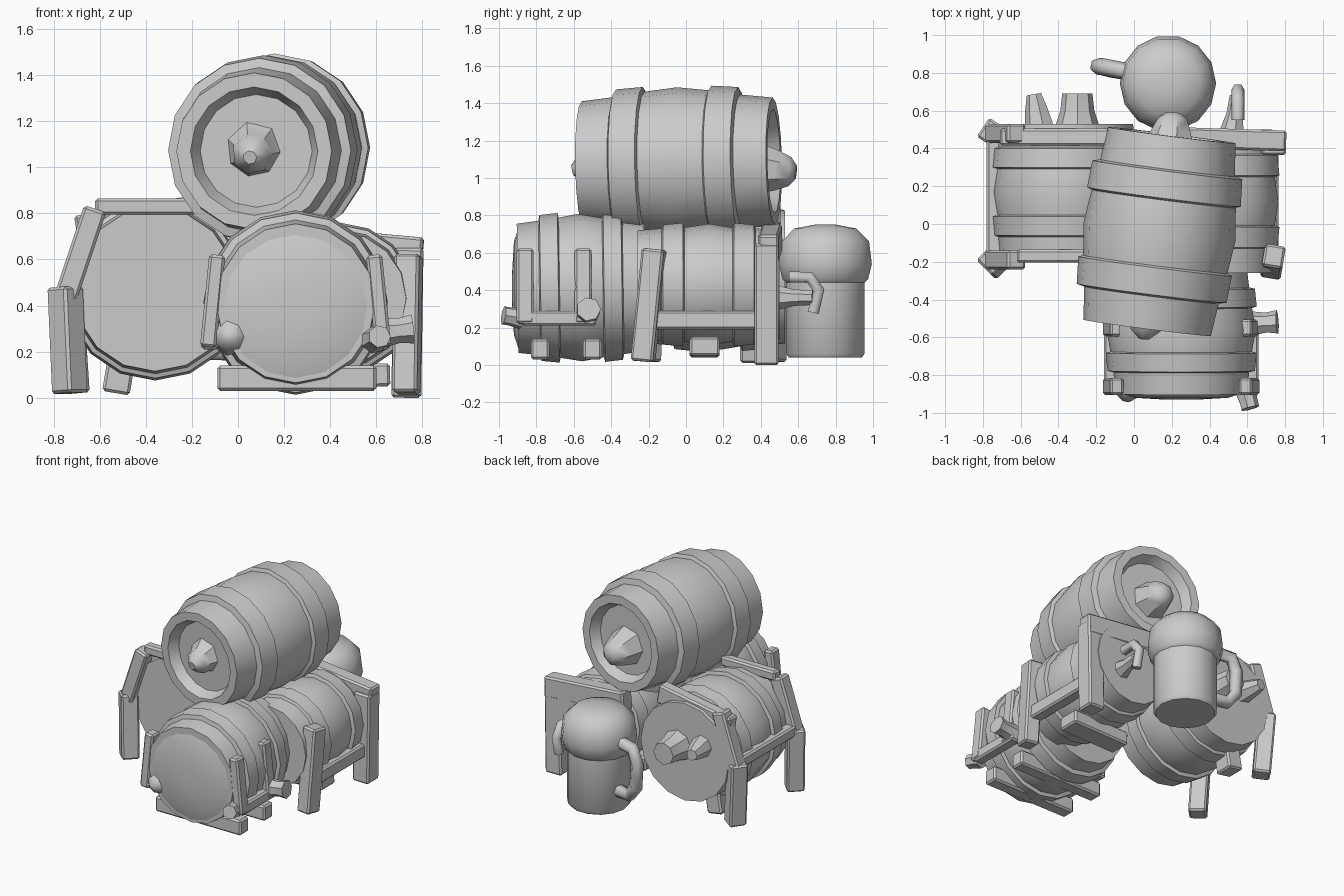
import bpy, bmesh, math
from mathutils import Vector, Matrix

if "Cube" in bpy.data.objects:
    bpy.data.objects.remove(bpy.data.objects["Cube"])


def finish(bm, name, angle=40):
    bmesh.ops.recalc_face_normals(bm, faces=bm.faces[:])
    me = bpy.data.meshes.new(name)
    bm.to_mesh(me)
    bm.free()
    ob = bpy.data.objects.new(name, me)
    bpy.context.collection.objects.link(ob)
    bpy.context.view_layer.objects.active = ob
    ob.select_set(True)
    bpy.ops.object.shade_smooth_by_angle(angle=math.radians(angle))
    ob.select_set(False)
    return ob


def lathe(name, profile, start, end, sides=16, angle=40):
    """Revolve (distance, radius) points about the line start -> end."""
    start, end = Vector(start), Vector(end)
    rot = (end - start).to_track_quat('Z', 'Y').to_matrix().to_4x4()
    mat = Matrix.Translation(start) @ rot
    bm = bmesh.new()
    rings = []
    for d, r in profile:
        rings.append([bm.verts.new(mat @ Vector((r * math.cos(2 * math.pi * i / sides),
                      r * math.sin(2 * math.pi * i / sides), d))) for i in range(sides)])
    for a, b in zip(rings, rings[1:]):
        for i in range(sides):
            j = (i + 1) % sides
            bm.faces.new((a[i], a[j], b[j], b[i]))
    bm.faces.new(rings[0])
    bm.faces.new(rings[-1])
    return finish(bm, name, angle)


def barrel(name, start, end, r_end, r_mid, recess=0.0, sides=16):
    """Bulging barrel with two raised hoops and optional recessed heads."""
    L = (Vector(end) - Vector(start)).length
    half = [(0, r_end), (.17, r_end + .3 * (r_mid - r_end)), (.18, r_mid - .005),
            (.32, r_mid + .005), (.33, r_mid - .02), (.5, r_mid)]
    prof = [(t * L, r) for t, r in half]
    prof += [(L - d, r) for d, r in reversed(prof[:-1])]
    if recess:
        head = [(recess, r_end * .72), (0, r_end * .82)]
        prof = head + prof + [(L - d, r) for d, r in reversed(head)]
    return lathe(name, prof, start, end, sides)


def bar(name, a, b, w, d, taper=1.0):
    """Bevelled timber from a to b."""
    a, b = Vector(a), Vector(b)
    v = b - a
    rot = v.to_track_quat('Z', 'Y').to_matrix().to_4x4()
    bm = bmesh.new()
    bmesh.ops.create_cube(bm, size=1)
    for p in bm.verts:
        k = taper if p.co.z > 0 else 1
        p.co = Vector((p.co.x * w * k, p.co.y * d * k, p.co.z * v.length))
    bmesh.ops.bevel(bm, geom=bm.edges[:], offset=.012, segments=1, affect='EDGES')
    bmesh.ops.transform(bm, matrix=Matrix.Translation((a + b) / 2) @ rot, verts=bm.verts)
    return finish(bm, name, 30)


def tube(name, pts, r):
    cu = bpy.data.curves.new(name, 'CURVE')
    cu.dimensions = '3D'
    cu.bevel_depth = r
    cu.bevel_resolution = 1
    cu.use_fill_caps = True
    sp = cu.splines.new('POLY')
    sp.points.add(len(pts) - 1)
    for p, co in zip(sp.points, pts):
        p.co = (*co, 1)
    ob = bpy.data.objects.new(name, cu)
    bpy.context.collection.objects.link(ob)
    return ob


# Top barrel, slightly turned, with recessed heads and bungs
barrel("top_barrel", (.07, -.55, 1.07), (.20, .47, 1.09), .34, .405, recess=.07)
bung = [(0, .13), (.06, .09), (.1, .085), (.15, .03)]
lathe("top_barrel_front_bung", bung, (.07, -.46, 1.07), (.05, -.62, 1.04), 7)
lathe("top_barrel_back_bung", [(0, .14), (.1, .11), (.17, .08), (.2, .04)],
      (.19, .39, 1.05), (.215, .6, 1.03), 7)

# Three barrels of the lower layer
barrel("front_barrel", (.25, -.9, .41), (.25, -.22, .42), .345, .395)
barrel("left_barrel", (-.36, -.19, .47), (-.36, .53, .47), .355, .39)
barrel("right_barrel", (.44, -.26, .43), (.44, .5, .43), .29, .325)

# Shallow convex front head, corner lugs and top boards
lathe("front_barrel_head", [(0, .34), (.03, .25), (.04, .08)], (.25, -.89, .41), (.25, -1, .41))
bar("left_barrel_top_board", (-.62, -.17, .83), (-.18, -.17, .83), .07, .07)
bar("left_barrel_back_board", (-.7, .46, .72), (-.12, .46, .82), .09, .14)

# Front barrel cradle: side straps, feet and pegs
for s in (-1, 1):
    x = .25 + s * .37
    for y in (-.86, -.55):
        bar("cradle_strap", (x + s * .01, y, .22), (x - s * .03, y, .62), .09, .07)
    bar("cradle_rail", (x, -.88, .25), (x, -.48, .25), .08, .08)
for y in (-.78, -.5):
    bar("cradle_foot", (-.09, y, .085), (.6, y, .085), .1, .11)
lathe("cradle_side_peg", [(0, .07), (.1, .055), (.16, .065)], (.6, -.53, .28), (.77, -.52, .3), 7)
lathe("cradle_front_peg", [(0, .06), (.06, .05), (.1, .05)], (.59, -.88, .25), (.62, -1, .27), 7)
lathe("front_barrel_tap", [(0, .09), (.05, .06), (.08, .02)], (-.03, -.86, .27), (-.05, -1, .25), 7)

# Left rack: bent front and back legs joined by a rail
for y, foot in ((-.19, -.73), (.48, -.72)):
    knee = (-.75, y, .48)
    bar("left_rack_leg", knee, (foot, y - .02, .02), .12, .12)
    bar("left_rack_upper_leg", (-.75, y, .43), (-.62, y, .82), .1, .1)
bar("left_rack_rail", (-.74, -.18, .47), (-.74, .48, .47), .08, .08)
bar("left_rack_rear_foot", (-.5, .36, .2), (-.53, .36, .02), .14, .12)

# Right rack: posts, back beam and side rail
bar("right_rack_back_post", (.74, .43, .65), (.73, .43, 0), .13, .13)
bar("right_rack_front_leg", (.74, -.17, .62), (.73, -.23, .02), .11, .12)
bar("right_rack_beam", (.8, .44, .62), (.15, .46, .68), .11, .15)
bar("right_rack_rail", (.72, -.22, .24), (.72, .45, .24), .09, .1)
bar("right_rack_lower_beam", (.2, .1, .09), (.66, .1, .1), .16, .1)

# Bungs and taps on the rear faces
lathe("left_barrel_bung", [(0, .12), (.09, .09), (.18, .08)], (-.3, .51, .5), (-.3, .7, .5), 8)
lathe("left_barrel_tap", [(0, .08), (.1, .06), (.17, .04)], (-.5, .52, .55), (-.53, .7, .55), 7)
lathe("right_barrel_tap", [(0, .07), (.1, .045), (.2, .04)], (.52, .48, .36), (.55, .7, .36), 7)
tube("right_tap_hook", [(.55, .55, .47), (.55, .66, .47), (.55, .71, .4), (.55, .68, .28)], .035)

# Mug with a foam crown and side handle
lathe("mug", [(0, .2), (.02, .215), (.4, .215), (.42, .235), (.5, .255), (.62, .24),
              (.69, .17), (.71, .06)], (.18, .745, .04), (.18, .745, .75), 14)
tube("mug_handle", [(-.0, .8, .56), (-.15, .83, .55), (-.19, .835, .45), (-.18, .835, .28),
                    (-.12, .82, .2), (.0, .8, .2)], .045)
